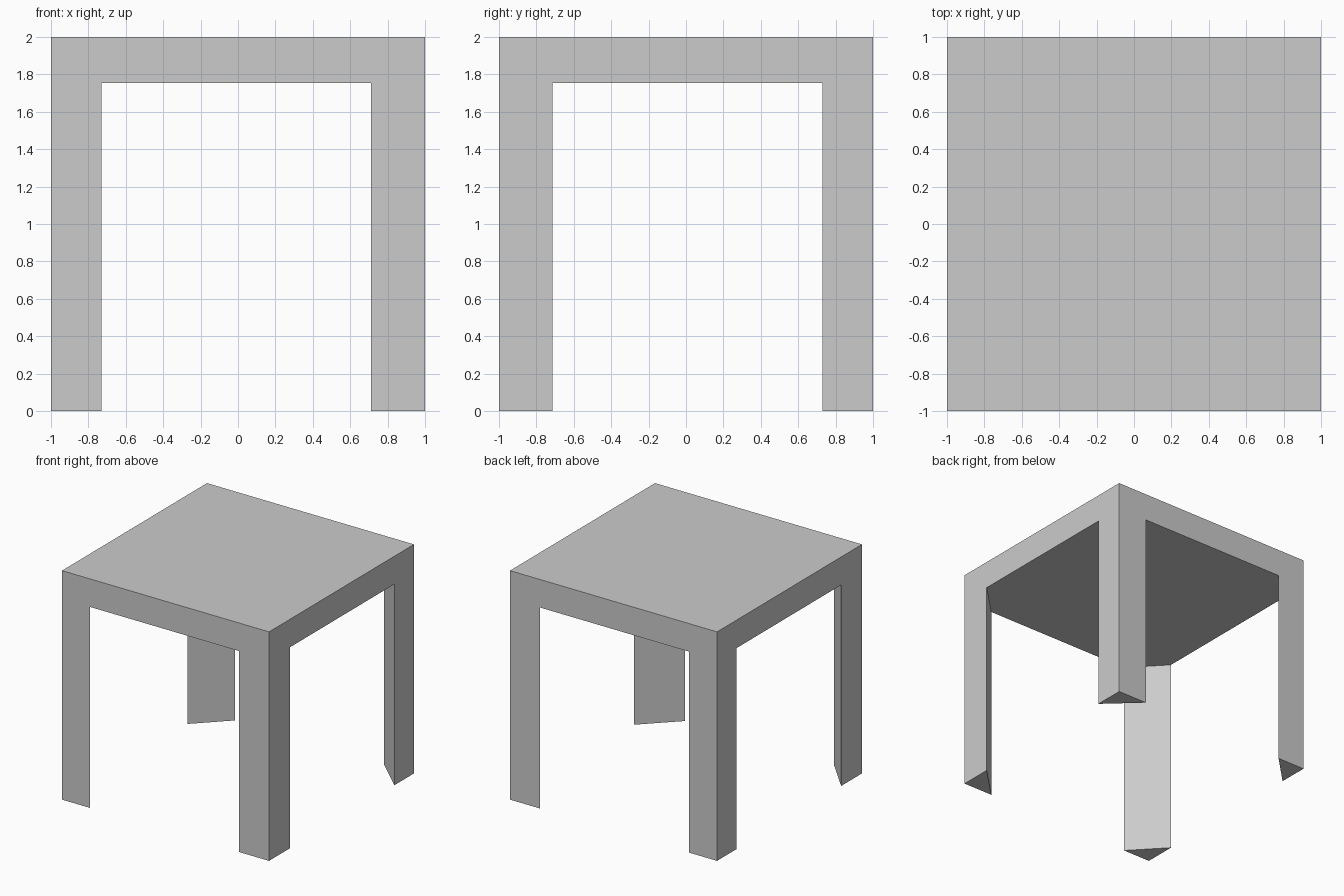
import bpy
import bmesh

if "Cube" in bpy.data.objects:
    bpy.data.objects.remove(bpy.data.objects["Cube"])

HEIGHT = 2.0
UNDERSIDE = 1.755


def prism(name, outline, z0, z1):
    """Extrude a flat outline from z0 up to z1."""
    bm = bmesh.new()
    base = bm.faces.new([bm.verts.new((x, y, z0)) for x, y in outline])
    ext = bmesh.ops.extrude_face_region(bm, geom=[base])
    top = [v for v in ext["geom"] if isinstance(v, bmesh.types.BMVert)]
    bmesh.ops.translate(bm, verts=top, vec=(0, 0, z1 - z0))
    bmesh.ops.recalc_face_normals(bm, faces=bm.faces)
    mesh = bpy.data.meshes.new(name)
    bm.to_mesh(mesh)
    bm.free()
    obj = bpy.data.objects.new(name, mesh)
    bpy.context.collection.objects.link(obj)
    return obj


# Square table top
prism("table_top", [(-1, -1), (1, -1), (1, 1), (-1, 1)], UNDERSIDE, HEIGHT)

# Triangular corner legs, right angle at the outer corner
for side, sx, dx in (("left", -1, 0.27), ("right", 1, 0.29)):
    for end, sy, dy in (("front", -1, 0.287), ("back", 1, 0.27)):
        corner = [(sx, sy), (sx - sx * dx, sy), (sx, sy - sy * dy)]
        prism(f"{end}_{side}_leg", corner, 0, UNDERSIDE)
